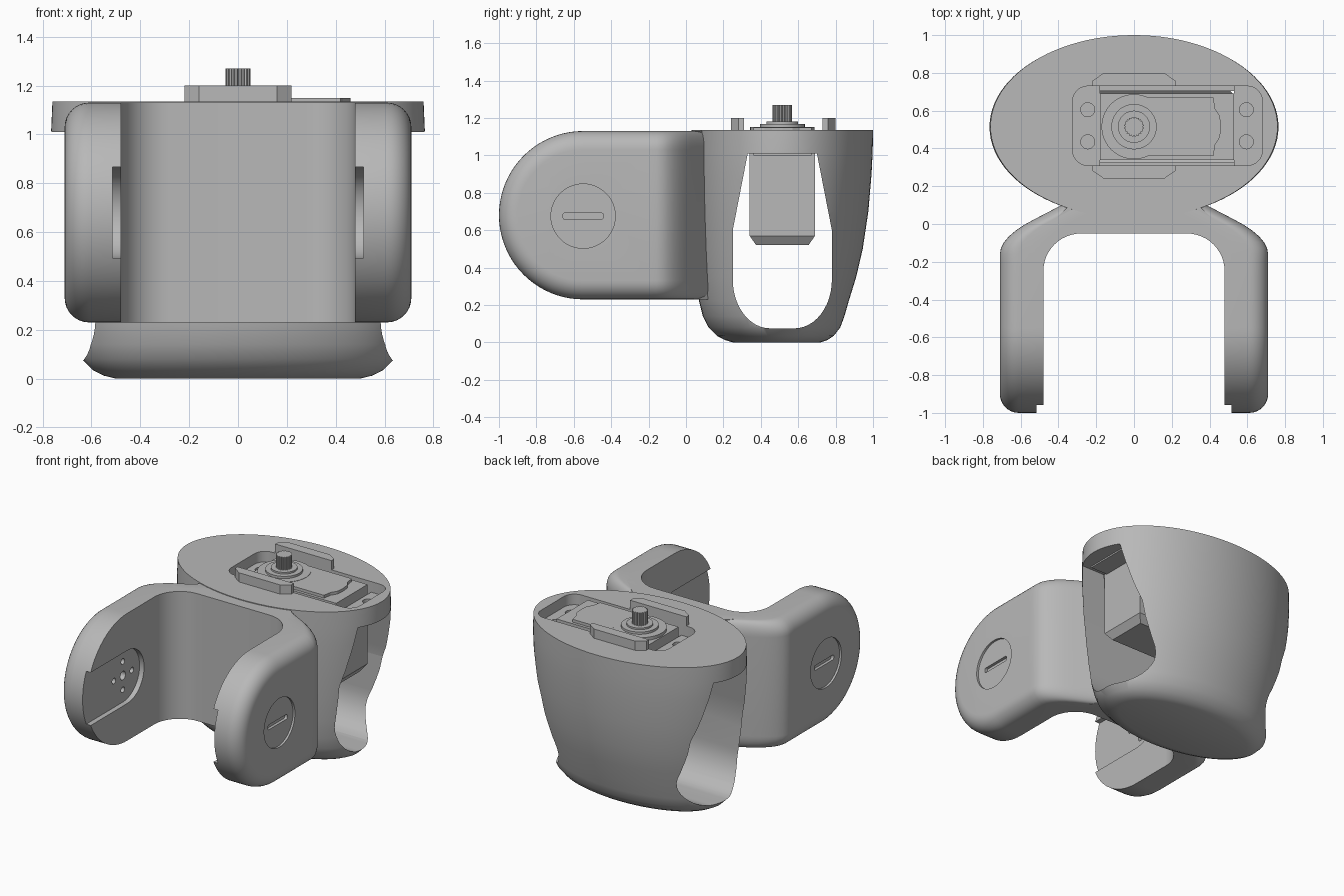
import bpy, bmesh
from math import sin, cos, pi, radians, sqrt

if "Cube" in bpy.data.objects:
    bpy.data.objects.remove(bpy.data.objects["Cube"])

grey = bpy.data.materials.new("plain grey")
grey.use_nodes = True
grey.diffuse_color = (0.48, 0.48, 0.48, 1)
grey.node_tree.nodes["Principled BSDF"].inputs["Base Color"].default_value = (0.48, 0.48, 0.48, 1)


def finish(bm, name):
    bmesh.ops.remove_doubles(bm, verts=bm.verts, dist=1e-5)
    bmesh.ops.recalc_face_normals(bm, faces=bm.faces)
    mesh = bpy.data.meshes.new(name)
    bm.to_mesh(mesh)
    bm.free()
    obj = bpy.data.objects.new(name, mesh)
    bpy.context.collection.objects.link(obj)
    mesh.materials.append(grey)
    return obj


def activate(obj):
    bpy.ops.object.select_all(action='DESELECT')
    obj.select_set(True)
    bpy.context.view_layer.objects.active = obj


def smooth(obj, angle=30):
    activate(obj)
    bpy.ops.object.shade_smooth_by_angle(angle=radians(angle))


def loft(name, rings):
    """Skin closed rings of equal length and cap both ends."""
    bm = bmesh.new()
    rows = [[bm.verts.new(p) for p in ring] for ring in rings]
    n = len(rows[0])
    for a, b in zip(rows, rows[1:]):
        for i in range(n):
            j = (i + 1) % n
            bm.faces.new((a[i], a[j], b[j], b[i]))
    bm.faces.new(rows[0])
    bm.faces.new(rows[-1])
    return finish(bm, name)


def prism(name, pts, lo, hi, axis='z'):
    place = (lambda u, v, w: (u, v, w)) if axis == 'z' else (lambda u, v, w: (w, u, v))
    return loft(name, [[place(u, v, w) for u, v in pts] for w in (lo, hi)])


def arc(cx, cy, rx, ry, a0, a1, n):
    return [(cx + rx * cos(radians(a0 + (a1 - a0) * i / n)),
             cy + ry * sin(radians(a0 + (a1 - a0) * i / n))) for i in range(n + 1)]


def circle(cx, cy, r, n=40):
    return arc(cx, cy, r, r, 0, 360, n)[:-1]


def rect(x0, x1, y0, y1, r=0):
    if not r:
        return [(x0, y0), (x1, y0), (x1, y1), (x0, y1)]
    return (arc(x1 - r, y1 - r, r, r, 0, 90, 6) + arc(x0 + r, y1 - r, r, r, 90, 180, 6)
            + arc(x0 + r, y0 + r, r, r, 180, 270, 6) + arc(x1 - r, y0 + r, r, r, 270, 360, 6))


def cut(obj, cutter):
    mod = obj.modifiers.new("cut", 'BOOLEAN')
    mod.operation = 'DIFFERENCE'
    mod.solver = 'EXACT'
    mod.object = cutter
    activate(obj)
    bpy.ops.object.modifier_apply(modifier=mod.name)
    bpy.data.objects.remove(cutter)


# Oval housing: z, half width, front y, back y
levels = [(0, .5, .25, .72), (.012, .55, .21, .755), (.035, .595, .165, .79),
          (.08, .64, .12, .825), (.14, .657, .09, .847), (.22, .675, .07, .87),
          (.35, .7, .055, .91), (.5, .725, .045, .945), (.7, .748, .035, .975),
          (.9, .762, .03, .992), (1.02, .765, .03, .998), (1.135, .76, .03, 1.0)]
housing = loft("housing", [[(x, y, z) for x, y in
                            arc(0, (f + b) / 2, w, (b - f) / 2, 0, 360, 96)[:-1]]
                           for z, w, f, b in levels])

# Window running through the housing from side to side
window = ([(.70, 1.01), (.33, 1.01), (.25, .6)]
          + arc(.45, .335, .2, .26, 180, 270, 12) + arc(.58, .335, .2, .26, 270, 360, 12)
          + [(.78, .6)])
cut(housing, prism("window_cutter", window, -1, 1, 'x'))

# Motor seat, motor opening and screw holes in the top
cut(housing, prism("seat_cutter", rect(-.325, .68, .31, .73, .08), 1.06, 1.3))
cut(housing, prism("opening_cutter", rect(-.18, .53, .31, .73), .99, 1.2))
for x in (-.245, .595):
    for y in (.435, .605):
        cut(housing, prism("screw_cutter", circle(x, y, .037, 24), .95, 1.2))
smooth(housing)

# Guide ribs either side of the motor
for name, inner, outer in (("front_rib", .31, .24), ("back_rib", .73, .8)):
    prism(name, [(-.22, inner), (.22, inner), (.22, (inner + outer) / 2 + (inner - outer) * .1),
                 (.16, outer), (-.16, outer), (-.22, (inner + outer) / 2 + (inner - outer) * .1)],
          1.1, 1.2)

# Motor with chamfered base, raised cover and stepped collar
loft("motor_case", [[(x, y, z) for x, y in rect(-.18 + d, .53 - d, .34 + d, .69 - d)]
                    for z, d in ((.52, .035), (.57, 0), (1.13, 0))])
prism("motor_ears", rect(-.3, .66, .36, .67), 1.0, 1.012)
cover = [(0, .36), (.42, .36), (.43, .42), (.455, .46), (.46, .515), (.455, .57),
         (.43, .61), (.42, .67), (0, .67)]
prism("motor_cover", cover, 1.1, 1.15)
for name, r, lo, hi in (("collar_base", .172, 1.1, 1.152), ("collar", .12, 1.14, 1.168),
                        ("collar_top", .085, 1.15, 1.18)):
    smooth(prism(name, circle(0, .515, r), lo, hi))

# Splined shaft
teeth = [(r * cos(2 * pi * (i + o) / 20), .515 + r * sin(2 * pi * (i + o) / 20))
         for i in range(20) for r, o in ((.045, 0), (.052, .3), (.052, .7))]
prism("splined_shaft", teeth, 1.15, 1.27)

# Side arm: round-ended plate, outer edge filleted, rear bent in to the housing
MID, HALF, HUB, FILLET = .68, .45, -.55, .1


def bend(y):
    if y <= -.16:
        return 0
    if y <= .02:
        return 1.92 * (y + .16) ** 2 / .36
    return .173 + 1.92 * (y - .02)


def station(t, d):
    r = HALF - d
    if t <= 1:
        return HUB - r * cos(t * pi / 2), r * sin(t * pi / 2)
    return HUB + (t - 1) * (.15 - HUB), r


steps = [i / 20 for i in range(21)] + [1.5] + [1.56 + .044 * i for i in range(11)]
layers = [(.48, 0)] + [(.71 - FILLET * (1 - sin(a)), FILLET * (1 - cos(a)))
                       for a in [i * pi / 16 for i in range(9)]]
rings = []
for x, d in layers:
    top = [(x - bend(y), y, MID + h) for y, h in (station(t, d) for t in steps)]
    rings.append((top, [(px, py, 2 * MID - pz) for px, py, pz in top]))
bm = bmesh.new()
grid = [[[bm.verts.new(p) for p in side] for side in ring] for ring in rings]
last = len(steps) - 1
for a, b in zip(grid, grid[1:]):
    for s in (0, 1):
        for j in range(last):
            bm.faces.new((a[s][j], a[s][j + 1], b[s][j + 1], b[s][j]))
    bm.faces.new((a[0][last], a[1][last], b[1][last], b[0][last]))
for top, low in (grid[0], grid[-1]):
    for j in range(last):
        bm.faces.new((top[j], top[j + 1], low[j + 1], low[j]))
bmesh.ops.remove_doubles(bm, verts=bm.verts, dist=1e-5)
bmesh.ops.dissolve_degenerate(bm, dist=1e-5, edges=bm.edges)
arms = finish(bm, "side_arms")

# Horn slot and screw holes inside, slotted cap recess outside
slot = arc(HUB, MID, .187, .187, -90, 90, 20) + [(-1.1, MID + .187), (-1.1, MID - .187)]
cut(arms, prism("slot_cutter", slot, .4, .515, 'x'))
for dy, dz, r in ((0, 0, .03), (.1, 0, .02), (-.1, 0, .02), (0, .1, .02), (0, -.1, .02)):
    cut(arms, prism("hole_cutter", circle(HUB + dy, MID + dz, r, 20), .45, .6, 'x'))
cut(arms, prism("cap_cutter", circle(HUB, MID - .005, .172, 48), .695, .8, 'x'))
cut(arms, prism("groove_cutter", rect(HUB - .108, HUB + .108, MID - .022, MID + .012, .012),
                .675, .8, 'x'))
arms.modifiers.new("mirror", 'MIRROR').use_clip = False
activate(arms)
bpy.ops.object.modifier_apply(modifier="mirror")
smooth(arms)

# Bridge joining the arms in front of the housing
half = arc(.28, -.25, .2, .2, 90, 0, 12) + [(.5, -.2), (.5, -.05), (.34, .1), (.28, .16)]
bridge = prism("bridge", half + [(-x, y) for x, y in reversed(half)],
               MID - HALF, MID + HALF)
smooth(bridge)
